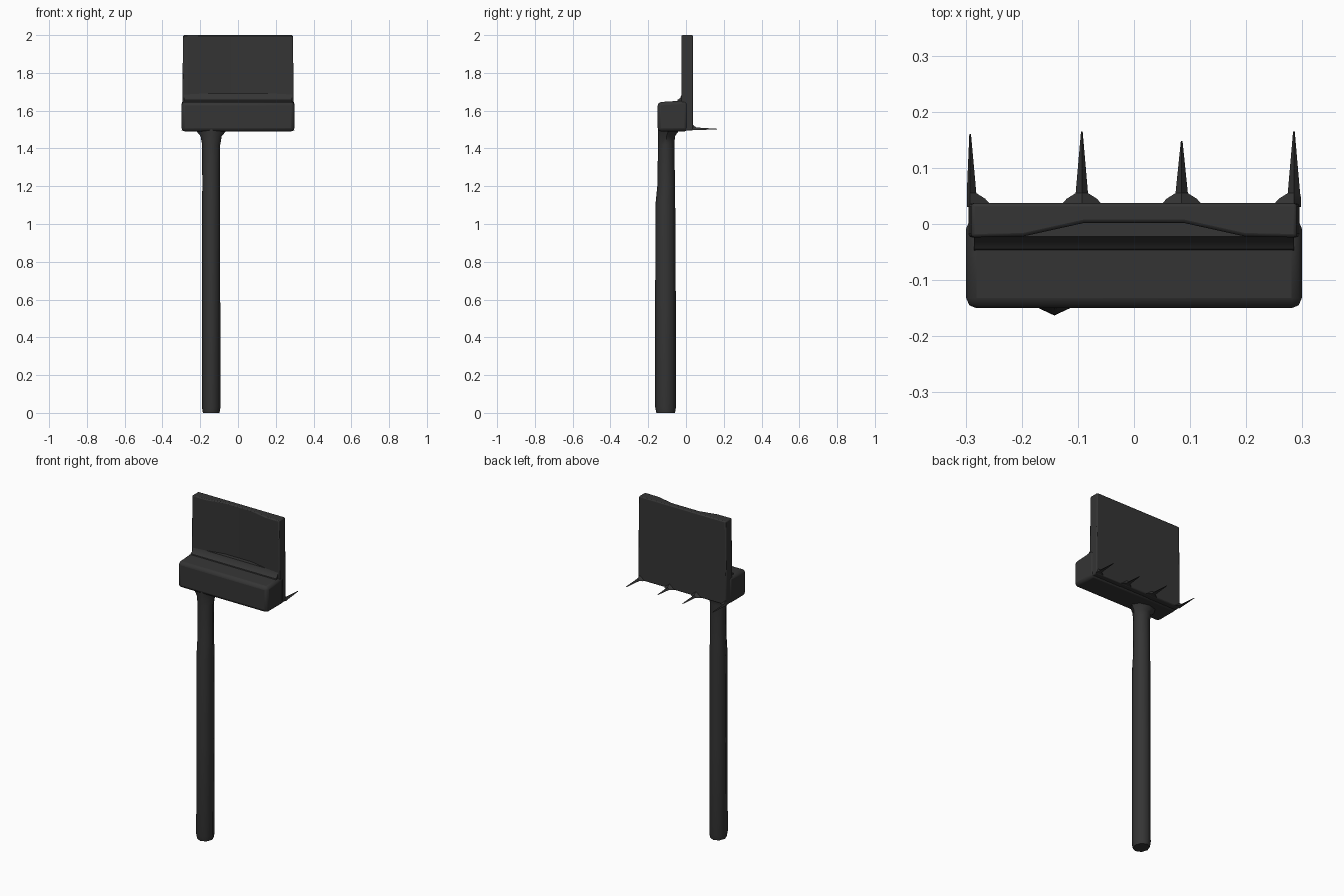
import bpy, bmesh, math

if "Cube" in bpy.data.objects:
    bpy.data.objects.remove(bpy.data.objects["Cube"])

dark = bpy.data.materials.new("dark_metal")
dark.diffuse_color = (0.035, 0.035, 0.035, 1)
dark.use_nodes = True
dark.node_tree.nodes["Principled BSDF"].inputs["Base Color"].default_value = dark.diffuse_color


def loft(name, rings, bevel=0.0, angle=35):
    """Skin a stack of equal-length rings, cap both ends."""
    bm = bmesh.new()
    rows = [[bm.verts.new(p) for p in ring] for ring in rings]
    n = len(rows[0])
    for a, b in zip(rows, rows[1:]):
        for i in range(n):
            j = (i + 1) % n
            bm.faces.new((a[i], a[j], b[j], b[i]))
    bm.faces.new(rows[0][::-1])
    bm.faces.new(rows[-1])
    bmesh.ops.recalc_face_normals(bm, faces=bm.faces[:])
    me = bpy.data.meshes.new(name)
    bm.to_mesh(me)
    bm.free()
    me.materials.append(dark)
    ob = bpy.data.objects.new(name, me)
    bpy.context.collection.objects.link(ob)
    if bevel:
        m = ob.modifiers.new("bevel", "BEVEL")
        m.width, m.segments, m.limit_method = bevel, 2, "ANGLE"
        m.angle_limit = math.radians(40)
    bpy.ops.object.select_all(action="DESELECT")
    bpy.context.view_layer.objects.active = ob
    ob.select_set(True)
    bpy.ops.object.shade_smooth_by_angle(angle=math.radians(angle))
    return ob


# Pole: slightly tapered eight-sided shaft flaring into the head
def pole_ring(z, rx, y0, y1):
    cy, ry = (y0 + y1) / 2, (y1 - y0) / 2
    return [(-0.142 + rx * math.cos(k * math.pi / 4),
             cy + ry * math.sin(k * math.pi / 4), z) for k in range(8)]


loft("pole", [pole_ring(*r) for r in (
    (0.0, 0.044, -0.157, -0.058), (0.03, 0.049, -0.163, -0.053),
    (0.6, 0.048, -0.163, -0.054), (1.1, 0.048, -0.162, -0.057),
    (1.2, 0.047, -0.152, -0.058), (1.42, 0.048, -0.148, -0.062),
    (1.465, 0.056, -0.148, -0.058), (1.505, 0.09, -0.148, -0.03))], angle=50)

# Front block of the head
block = [(-0.15, 1.49), (-0.15, 1.645), (0.01, 1.655), (0.01, 1.49)]
loft("head_block", [[(x, y, z) for y, z in block] for x in (-0.299, 0.299)], 0.018)

# Upright back plate, hollowed slightly at the front centre
plate = [(-0.295, 0.037), (-0.295, -0.024), (-0.2, -0.022), (-0.09, 0.002),
         (0.09, 0.002), (0.2, -0.022), (0.295, -0.024), (0.295, 0.037)]
loft("back_plate", [[(x * s, y, z) for x, y in plate]
                    for z, s in ((1.495, 1.0), (1.66, 1.0), (2.0, 0.985))], 0.006)

# Soft fillet where the plate meets the block
fillet = [(0.01, 1.64), (-0.05, 1.64), (-0.045, 1.657), (-0.03, 1.668),
          (-0.022, 1.69), (0.01, 1.69)]
loft("inner_fillet", [[(x, y, z) for y, z in fillet] for x in (-0.285, 0.285)])

# Thin spikes along the lower back edge
for i, (x, tip) in enumerate(((-0.292, 0.16), (-0.093, 0.165),
                              (0.085, 0.148), (0.285, 0.165))):
    rings = []
    for y, w, z0, z1 in ((0.03, 0.04, 1.496, 1.53), (0.045, 0.027, 1.497, 1.518),
                         (0.055, 0.011, 1.498, 1.511), (tip, 0.0015, 1.5, 1.504)):
        lo, hi = max(x - w, -0.298), min(x + w, 0.298)
        rings.append([(lo, y, z0), (hi, y, z0), (x, y, z1)])
    loft(f"back_spike_{i + 1}", rings)
